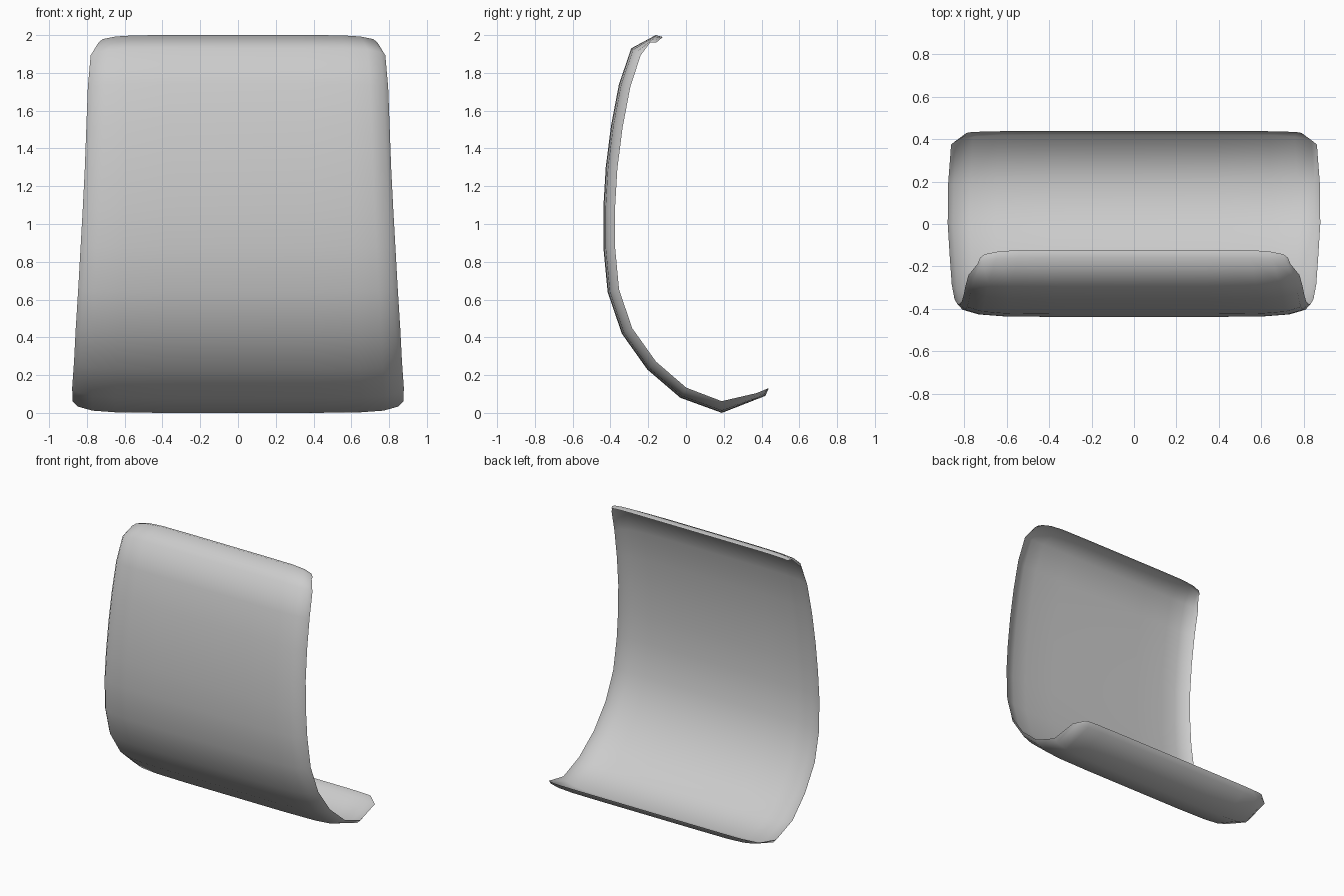
import bpy, bmesh
from mathutils import Vector

if "Cube" in bpy.data.objects:
    bpy.data.objects.remove(bpy.data.objects["Cube"])

# Centre-line of the sheet, top edge to bottom lip: (y, z, half width)
PROFILE = [(-0.16, 2.00, 0.738), (-0.29, 1.93, 0.78), (-0.355, 1.74, 0.795),
           (-0.397, 1.52, 0.803), (-0.425, 1.30, 0.811), (-0.438, 1.08, 0.822),
           (-0.438, 0.88, 0.833), (-0.415, 0.64, 0.846), (-0.34, 0.42, 0.859),
           (-0.205, 0.23, 0.868), (-0.03, 0.08, 0.878), (0.19, 0.00, 0.876),
           (0.42, 0.09, 0.862)]
# Turned-back rims along the top and the lip
TOP_RIM, TOP_W = Vector((0, -0.122, 1.99)), 0.725
LIP_RIM, LIP_W = Vector((0, 0.438, 0.13)), 0.79
# Across the width: (fraction of half width, backward curl, corner rounding)
HALF = [(0.0, 0.0, 0.0), (0.45, 0.0, 0.0), (0.74, 0.003, 0.01),
        (0.88, 0.012, 0.07), (0.97, 0.034, 0.2), (1.0, 0.062, 0.36)]
COLS = [(-u, c, t) for u, c, t in HALF[:0:-1]] + HALF

pts = [Vector((0, y, z)) for y, z, w in PROFILE]
last = len(pts) - 1


def curled(i, curl):
    """Profile point i pushed backward along its normal."""
    d = (pts[min(i + 1, last)] - pts[max(i - 1, 0)]).normalized()
    return pts[i] + Vector((0, -d.z, d.y)) * curl


bm = bmesh.new()


def add_row(width, point):
    row = []
    for u, curl, corner in COLS:
        p = point(curl, corner).copy()
        p.x = u * width
        row.append(bm.verts.new(p))
    return row


# Side-edge points that the rounded corners slide toward
top_side = curled(1, 0.062)
lip_side = curled(last - 1, 0.07)

rows = [add_row(TOP_W, lambda c, t: TOP_RIM.lerp(top_side, t * 0.85)),
        add_row(PROFILE[0][2], lambda c, t: pts[0].lerp(top_side, t))]
for i in range(1, last):
    rows.append(add_row(PROFILE[i][2], lambda c, t: curled(i, c)))
rows.append(add_row(PROFILE[last][2],
                    lambda c, t: pts[last].lerp(Vector((0, 0.375, 0.105)), t / 0.36)))
rows.append(add_row(LIP_W, lambda c, t: LIP_RIM.lerp(lip_side, t * 0.1)))

# One continuous thin sheet
for a, b in zip(rows, rows[1:]):
    for j in range(len(COLS) - 1):
        bm.faces.new((a[j], b[j], b[j + 1], a[j + 1]))
for f in bm.faces:
    f.smooth = True

mesh = bpy.data.meshes.new("curved_shell")
bm.to_mesh(mesh)
bm.free()
shell = bpy.data.objects.new("curved_shell", mesh)
bpy.context.collection.objects.link(shell)
